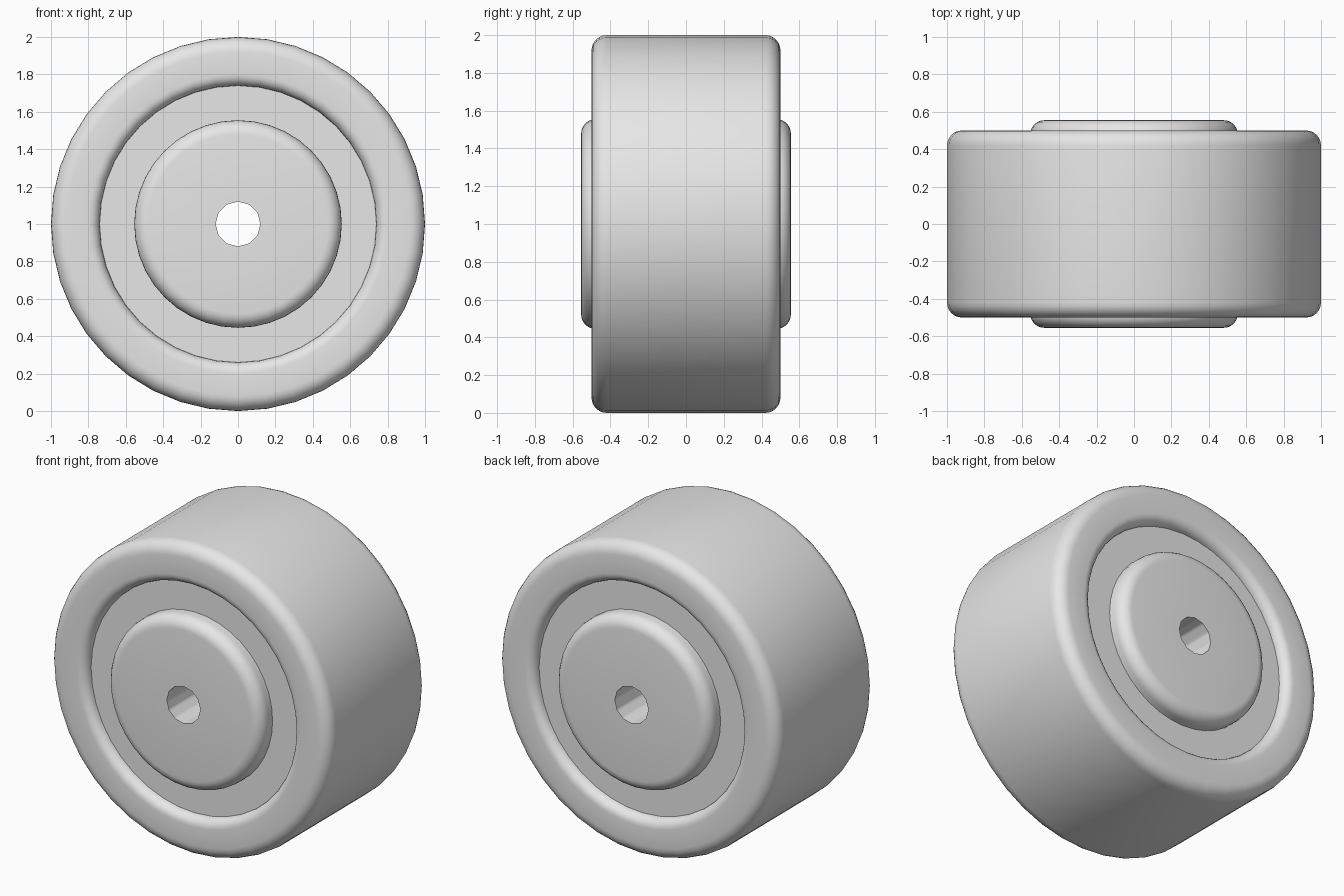
import bpy, bmesh
from math import sin, cos, pi, radians

cube = bpy.data.objects.get("Cube")
if cube:
    bpy.data.objects.remove(cube, do_unlink=True)

grey = bpy.data.materials.new("plain_grey")
grey.use_nodes = True
grey.diffuse_color = (0.8, 0.8, 0.8, 1)
grey.node_tree.nodes["Principled BSDF"].inputs["Base Color"].default_value = (0.8, 0.8, 0.8, 1)

AXLE_HEIGHT = 1.0


def arc(r, y, radius, start, end, steps=6):
    """Points (radius, y) along a rounded corner, angles in degrees."""
    angles = [radians(start + (end - start) * i / steps) for i in range(steps + 1)]
    return [(r + radius * cos(a), y + radius * sin(a)) for a in angles]


def lathe(name, half, closed, sides):
    """Mirror a half profile across y = 0 and spin it around the axle."""
    profile = half + [(r, -y) for r, y in reversed(half)]
    bm = bmesh.new()
    verts = [bm.verts.new((r, y, 0)) for r, y in profile]
    edges = [bm.edges.new(pair) for pair in zip(verts, verts[1:])]
    if closed:
        edges.append(bm.edges.new((verts[-1], verts[0])))
    bmesh.ops.spin(bm, geom=verts + edges, cent=(0, 0, 0), axis=(0, 1, 0),
                   angle=2 * pi, steps=sides, use_duplicate=False)
    bmesh.ops.remove_doubles(bm, verts=bm.verts, dist=0.0001)
    bmesh.ops.recalc_face_normals(bm, faces=bm.faces)
    mesh = bpy.data.meshes.new(name)
    bm.to_mesh(mesh)
    bm.free()
    mesh.materials.append(grey)
    obj = bpy.data.objects.new(name, mesh)
    obj.location.z = AXLE_HEIGHT
    bpy.context.collection.objects.link(obj)
    return obj


def make_active(obj):
    bpy.ops.object.select_all(action="DESELECT")
    obj.select_set(True)
    bpy.context.view_layer.objects.active = obj


# Wheel rim with rounded edges and a shallow recess on both sides
rim_half = [(0.5, 0.44)] + arc(0.80, 0.44, 0.06, 180, 90) + arc(0.92, 0.42, 0.08, 90, 0)
rim = lathe("wheel_rim", rim_half, True, 40)

# Raised hub disc
hub = lathe("hub", [(0, 0.555)] + arc(0.48, 0.48, 0.075, 90, 0), False, 40)

# Axle hole through the hub
cutter = lathe("axle_hole_cutter", [(0, 0.8), (0.12, 0.8)], False, 12)
cutter.hide_render = True
make_active(hub)
cut = hub.modifiers.new("axle_hole", "BOOLEAN")
cut.operation = "DIFFERENCE"
cut.solver = "EXACT"
cut.object = cutter
bpy.ops.object.modifier_apply(modifier=cut.name)
bpy.data.objects.remove(cutter, do_unlink=True)

for part in (rim, hub):
    make_active(part)
    bpy.ops.object.shade_smooth_by_angle(angle=radians(35))
